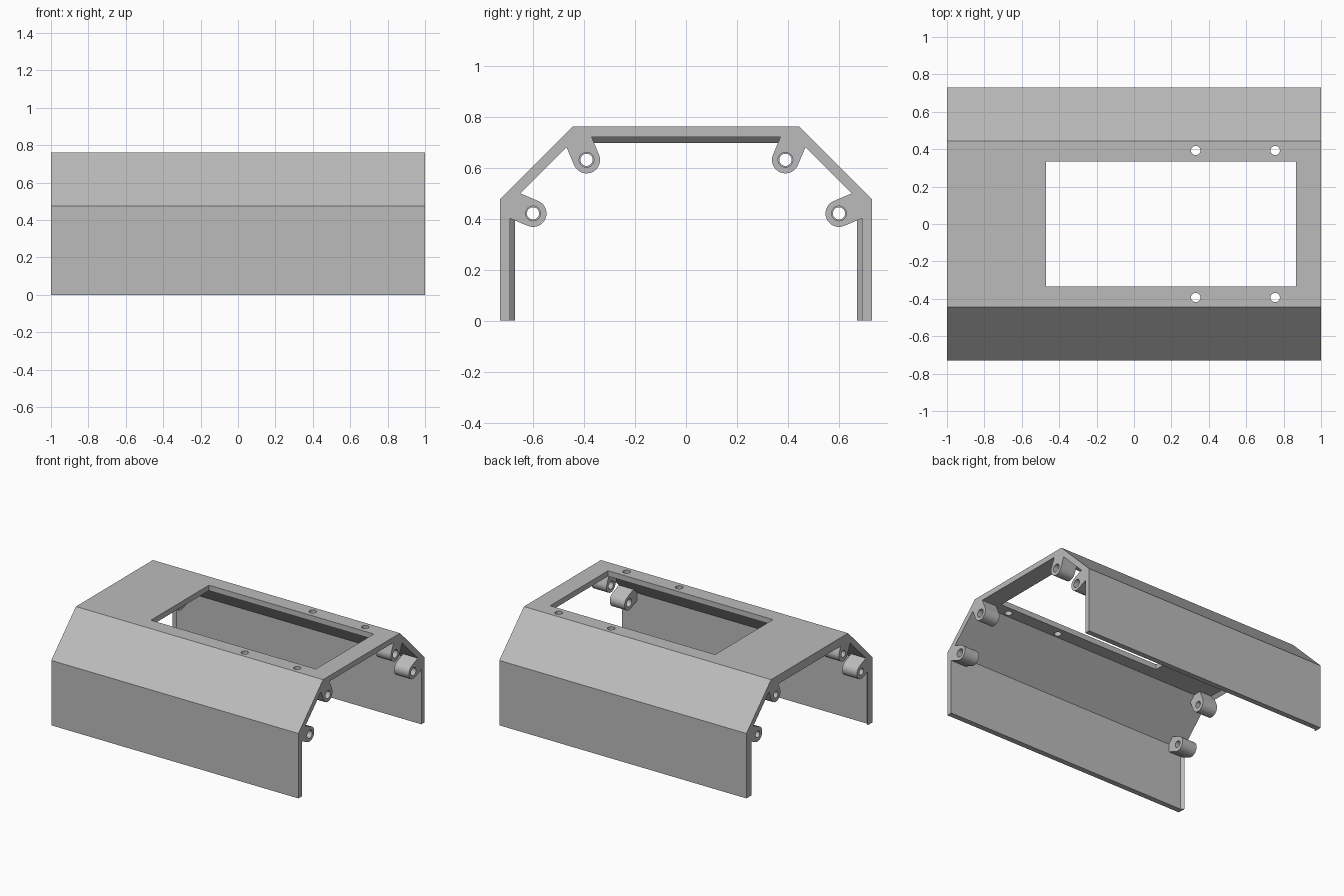
import bpy
import bmesh
from math import cos, sin, pi, atan2, radians
from mathutils import Vector

old = bpy.data.objects.get("Cube")
if old:
    bpy.data.objects.remove(old)

grey = bpy.data.materials.new("plain grey")
grey.use_nodes = True
grey.diffuse_color = (0.5, 0.5, 0.5, 1)
grey.node_tree.nodes["Principled BSDF"].inputs["Base Color"].default_value = (0.5, 0.5, 0.5, 1)

HALF_Y, SHOULDER, TOP_Y, TOP_Z = 0.73, 0.475, 0.445, 0.76
WALL = 0.04
BOSS_LEN, BOSS_R = 0.12, 0.053


def prism(name, points, sweep):
    """Solid made by sweeping a flat outline along a vector."""
    bm = bmesh.new()
    face = bm.faces.new([bm.verts.new(p) for p in points])
    moved = bmesh.ops.extrude_face_region(bm, geom=[face])["geom"]
    bmesh.ops.translate(bm, vec=sweep,
                        verts=[g for g in moved if isinstance(g, bmesh.types.BMVert)])
    bmesh.ops.recalc_face_normals(bm, faces=bm.faces)
    mesh = bpy.data.meshes.new(name)
    bm.to_mesh(mesh)
    bm.free()
    mesh.materials.append(grey)
    obj = bpy.data.objects.new(name, mesh)
    bpy.context.collection.objects.link(obj)
    return obj


def cylinder(name, centre, u, v, radius, sweep):
    pts = [centre + radius * (u * cos(2 * pi * i / 32) + v * sin(2 * pi * i / 32)) for i in range(32)]
    return prism(name, pts, sweep)


def cut(obj, cutters):
    """Subtract the cutters, bake the result and drop the helpers."""
    for c in cutters:
        c.hide_render = True
        mod = obj.modifiers.new("cut", 'BOOLEAN')
        mod.operation = 'DIFFERENCE'
        mod.solver = 'EXACT'
        mod.object = c
    bpy.context.view_layer.update()
    baked = bpy.data.meshes.new_from_object(
        obj.evaluated_get(bpy.context.evaluated_depsgraph_get()))
    obj.modifiers.clear()
    obj.data = baked
    for c in cutters:
        bpy.data.objects.remove(c)


def smooth(obj):
    bpy.ops.object.select_all(action='DESELECT')
    obj.select_set(True)
    bpy.context.view_layer.objects.active = obj
    bpy.ops.object.shade_smooth_by_angle(angle=radians(30))


X, Y, Z = Vector((1, 0, 0)), Vector((0, 1, 0)), Vector((0, 0, 1))

# Folded shell: outer outline, then the inner one back again
turn = WALL * 0.414
outer = [(HALF_Y, 0), (HALF_Y, SHOULDER), (TOP_Y, TOP_Z)]
inner = [(HALF_Y - WALL, 0), (HALF_Y - WALL, SHOULDER - turn), (TOP_Y - turn, TOP_Z - WALL)]
outline = (outer + [(-y, z) for y, z in reversed(outer)]
           + [(-y, z) for y, z in inner] + list(reversed(inner)))
shell = prism("shell", [Vector((-1, y, z)) for y, z in outline], X * 2)

# Window and four screw holes in the top
window = [Vector((x, y, 0.6)) for x, y in
          ((-0.47, -0.335), (0.865, -0.335), (0.865, 0.335), (-0.47, 0.335))]
cutters = [prism("window_cutter", window, Z * 0.3)]
for x in (0.33, 0.755):
    for y in (-0.393, 0.393):
        cutters.append(cylinder("hole_cutter", Vector((x, y, 0.6)), X, Y, 0.025, Z * 0.3))
cut(shell, cutters)
smooth(shell)

# Bevelled lips inside the right-hand end
for side, s in (("front", -1), ("back", 1)):
    pts = [Vector((x, s * y, 0)) for x, y in ((-1, 0.695), (-1, 0.67), (-0.975, 0.695))]
    prism(side + "_wall_lip", pts, Z * 0.46)
pts = [Vector((x, -0.42, z)) for x, z in ((-1, 0.725), (-1, 0.697), (-0.972, 0.725))]
prism("top_lip", pts, Y * 0.84)

# Screw bosses reaching into each fold, at both ends
bosses = {"upper": ((0.39, 0.63), (TOP_Y, TOP_Z)),
          "lower": ((0.6, 0.42), (HALF_Y, SHOULDER))}
for level, (centre, fold) in bosses.items():
    for side, s in (("front", -1), ("back", 1)):
        for end, x0, hole in (("left", 1 - BOSS_LEN, 0.029), ("right", -1, 0.024)):
            c = Vector((x0, s * centre[0], centre[1]))
            reach = Vector((x0, s * fold[0], fold[1])) - c
            a = atan2(reach.z, reach.y)
            along = Vector((0, cos(a), sin(a)))
            across = Vector((0, -sin(a), cos(a)))
            pts = [c + BOSS_R * (across * cos(pi * i / 16) - along * sin(pi * i / 16))
                   for i in range(17)]
            base = c + along * (reach.length - 0.03)
            pts += [base - across * BOSS_R, base + across * BOSS_R]
            boss = prism(f"{level}_{side}_{end}_boss", pts, X * BOSS_LEN)
            bore = cylinder("bore_cutter", c - X * 0.05, Y, Z, hole, X * (BOSS_LEN + 0.1))
            cut(boss, [bore])
            smooth(boss)
